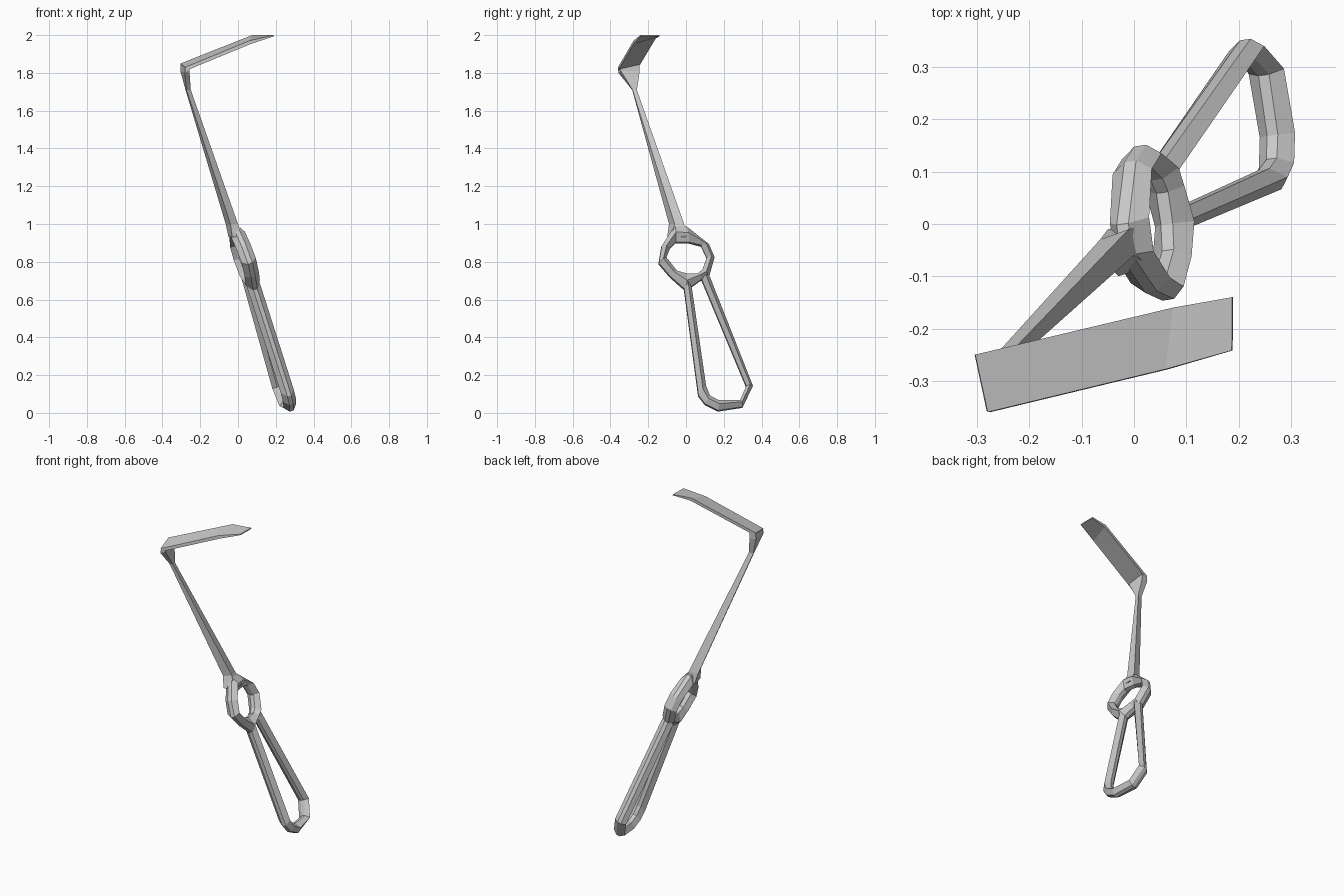
import bpy, bmesh
from mathutils import Vector

if "Cube" in bpy.data.objects:
    bpy.data.objects.remove(bpy.data.objects["Cube"])


def loft(name, sections, closed=False):
    """Skin a list of equal-sized point rings into one flat-shaded object."""
    bm = bmesh.new()
    rings = [[bm.verts.new(p) for p in s] for s in sections]
    n = len(rings[0])
    pairs = list(zip(rings, rings[1:]))
    if closed:
        pairs.append((rings[-1], rings[0]))
    else:
        bm.faces.new(rings[0][::-1])
        bm.faces.new(rings[-1])
    for a, b in pairs:
        for i in range(n):
            j = (i + 1) % n
            bm.faces.new((a[i], a[j], b[j], b[i]))
    bmesh.ops.recalc_face_normals(bm, faces=bm.faces)
    mesh = bpy.data.meshes.new(name)
    bm.to_mesh(mesh)
    bm.free()
    ob = bpy.data.objects.new(name, mesh)
    bpy.context.collection.objects.link(ob)
    return ob


# Handle and ring share one tilted plane
NORMAL = Vector((1, 0.146, 0.339)).normalized()


def on_plane(y, z):
    return Vector((0.312 - 0.146 * y - 0.339 * z, y, z))


def frame_sections(outer, inner, half):
    """Faceted bar section between outer and inner outlines given as (y, z)."""
    result = []
    for o, i in zip(outer, inner):
        o, i = on_plane(*o), on_plane(*i)
        ridge, edge = NORMAL * half, NORMAL * half * 0.3
        mid = (o + i) / 2
        result.append([o + edge, mid + ridge, i + edge,
                       i - edge, mid - ridge, o - edge])
    return result


# Long loop handle
handle_outer = [(-0.015, 0.69), (0.065, 0.09), (0.10, 0.045), (0.17, 0.01),
                (0.30, 0.03), (0.353, 0.14), (0.12, 0.73)]
handle_inner = [(0.025, 0.69), (0.105, 0.14), (0.125, 0.09), (0.17, 0.065),
                (0.285, 0.065), (0.318, 0.14), (0.08, 0.71)]
loft("loop_handle", frame_sections(handle_outer, handle_inner, 0.036))

# Finger ring
ring_outer = [(-0.06, 0.99), (0.0, 0.985), (0.12, 0.89), (0.15, 0.82),
              (0.12, 0.715), (0.075, 0.70), (0.0, 0.645), (-0.085, 0.72),
              (-0.145, 0.79), (-0.13, 0.88)]
ring_inner = [(-0.055, 0.90), (0.015, 0.90), (0.08, 0.885), (0.11, 0.82),
              (0.085, 0.755), (0.06, 0.735), (0.0, 0.735), (-0.05, 0.75),
              (-0.105, 0.82), (-0.085, 0.87)]
loft("finger_ring", frame_sections(ring_outer, ring_inner, 0.04), closed=True)

# Tapered shaft flaring into the blade heel
loft("shaft", [
    [(-0.050, -0.01, 0.93), (-0.03, -0.10, 0.93), (0.03, -0.08, 0.93), (0.03, 0.0, 0.93)],
    [(-0.065, -0.03, 1.0), (-0.04, -0.09, 1.0), (0.0, -0.06, 1.0), (-0.01, -0.01, 1.0)],
    [(-0.278, -0.265, 1.71), (-0.272, -0.285, 1.71), (-0.25, -0.283, 1.71), (-0.25, -0.26, 1.71)],
    [(-0.305, -0.25, 1.81), (-0.282, -0.358, 1.80), (-0.257, -0.345, 1.81), (-0.265, -0.245, 1.81)],
    [(-0.304, -0.25, 1.846), (-0.28, -0.358, 1.825), (-0.255, -0.35, 1.835), (-0.265, -0.245, 1.855)],
])


# Flat angled blade
def blade_section(back, front, thick):
    down = Vector((0.3, 0, -1)) * thick
    b, f = Vector(back), Vector(front)
    return [b, f, f + down, b + down]


loft("blade", [
    blade_section((-0.304, -0.25, 1.85), (-0.28, -0.36, 1.83), 0.018),
    blade_section((0.075, -0.16, 2.0), (0.06, -0.278, 1.97), 0.018),
    blade_section((0.188, -0.14, 2.0), (0.187, -0.242, 2.0), 0.006),
])
